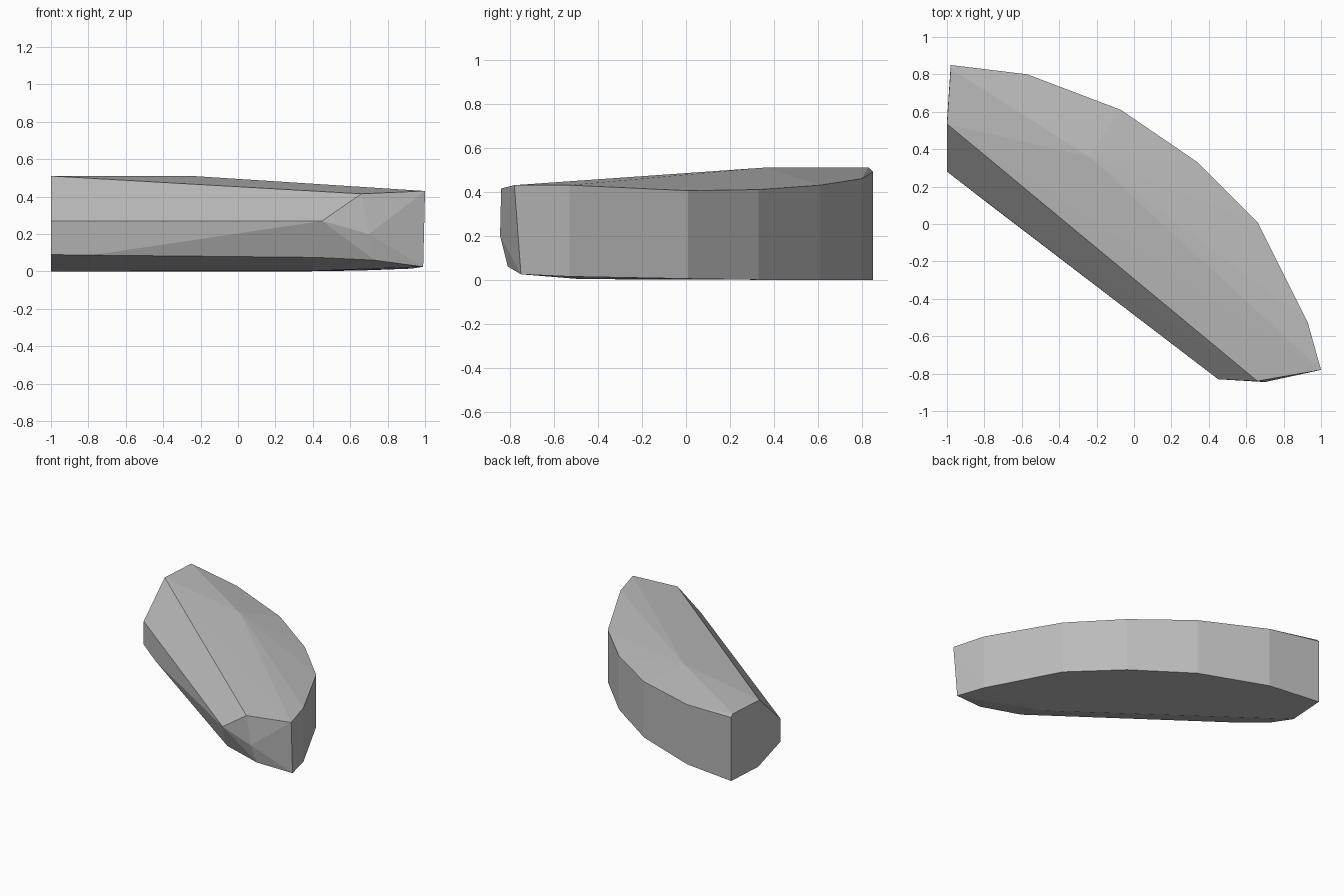
import bpy
import bmesh

# Remove the default cube only
cube = bpy.data.objects.get("Cube")
if cube:
    bpy.data.objects.remove(cube, do_unlink=True)


def make_material(name, colour):
    mat = bpy.data.materials.new(name)
    mat.use_nodes = True
    mat.diffuse_color = colour
    mat.node_tree.nodes["Principled BSDF"].inputs["Base Color"].default_value = colour
    return mat


def hull_object(name, points, mat):
    """Wrap a faceted convex stone skin around a few corner points."""
    bm = bmesh.new()
    for p in points:
        bm.verts.new(p)
    result = bmesh.ops.convex_hull(bm, input=bm.verts)
    loose = {g for g in result["geom_interior"] + result["geom_unused"]
             if isinstance(g, bmesh.types.BMVert) and g.is_valid and not g.link_faces}
    bmesh.ops.delete(bm, geom=list(loose), context="VERTS")
    bmesh.ops.recalc_face_normals(bm, faces=bm.faces)
    mesh = bpy.data.meshes.new(name)
    bm.to_mesh(mesh)
    bm.free()
    mesh.materials.append(mat)
    obj = bpy.data.objects.new(name, mesh)
    bpy.context.collection.objects.link(obj)
    return obj


# Curved back wall: x, y, bottom height, top height
back_wall = [
    (-0.98, 0.85, 0, 0.49),
    (-0.57, 0.80, 0, 0.46),
    (-0.07, 0.61, 0, 0.43),
    (0.34, 0.33, 0, 0.41),
    (0.66, 0.01, 0.005, 0.405),
    (0.75, -0.19, 0.01, 0.41),
    (0.93, -0.53, 0.015, 0.43),
]
points = [(x, y, z) for x, y, low, high in back_wall for z in (low, high)]

# Pointed end
points += [(1, -0.78, 0.43), (0.99, -0.75, 0.025)]

# Raised flat area of the top
points += [(-1, 0.535, 0.51), (-0.98, 0.83, 0.51), (-0.24, 0.36, 0.51)]

# Straight front: top edge, chamfer edge, lower edge, underside edge
points += [
    (0.66, -0.84, 0.415), (0.70, -0.845, 0.20),
    (-1, 0.28, 0.27), (0.45, -0.83, 0.27),
    (-1, 0.28, 0.09), (-0.78, 0.11, 0.087), (0.42, -0.73, 0.075), (0.73, -0.81, 0.06),
    (-1, 0.55, 0), (0.4, -0.48, 0.003),
]

stone_grey = make_material("stone grey", (0.5, 0.5, 0.5, 1))
hull_object("rock", points, stone_grey)
